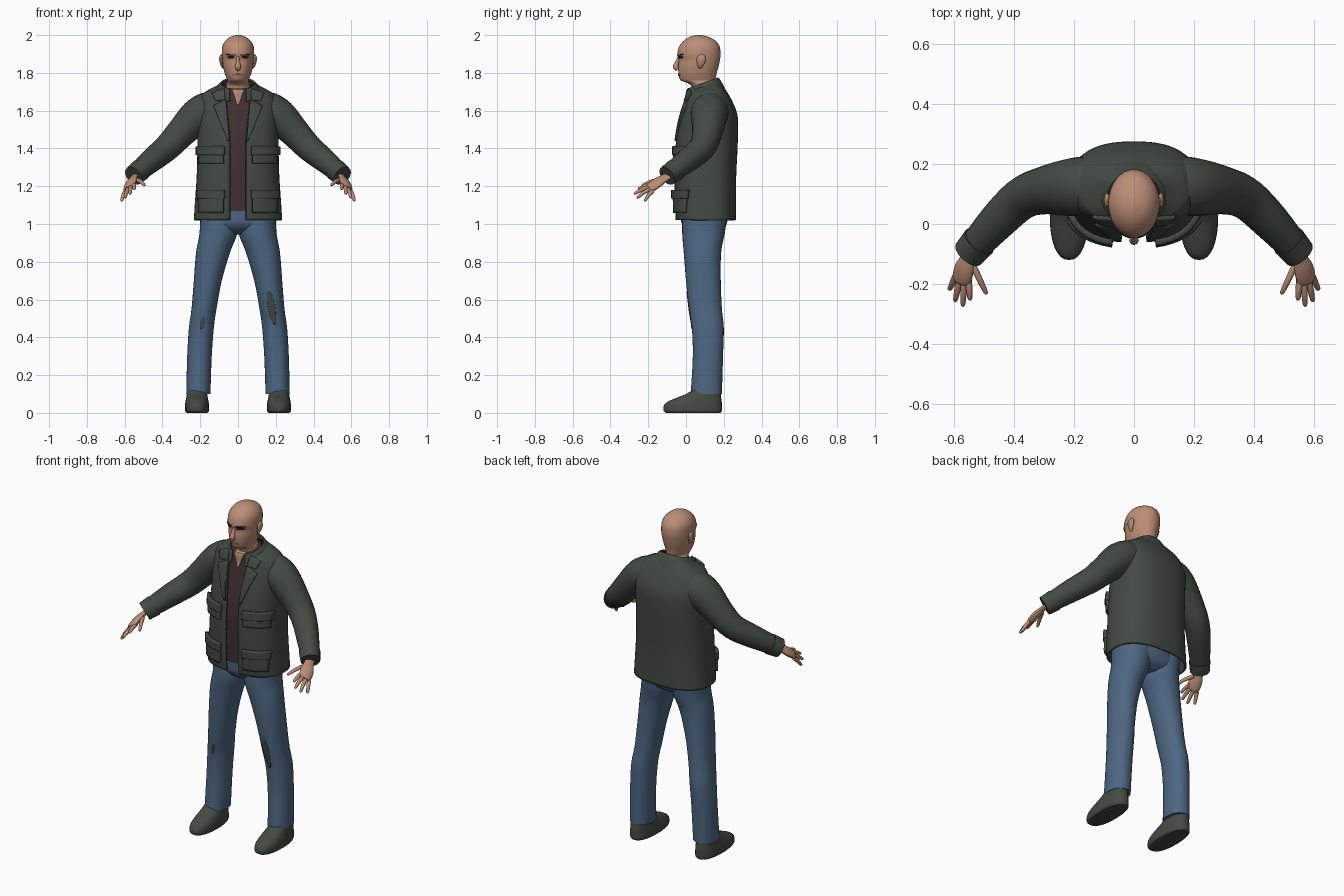
import bpy, bmesh, math
from mathutils import Vector
from mathutils.bvhtree import BVHTree

if "Cube" in bpy.data.objects:
    bpy.data.objects.remove(bpy.data.objects["Cube"])


def mat(name, r, g, b):
    m = bpy.data.materials.new(name)
    m.diffuse_color = (r, g, b, 1)
    m.use_nodes = True
    m.node_tree.nodes["Principled BSDF"].inputs["Base Color"].default_value = m.diffuse_color
    return m


SKIN = mat("skin", 0.50, 0.27, 0.18)
LIP = mat("lip", 0.33, 0.15, 0.11)
CLOTH = mat("dark_green_cloth", 0.055, 0.068, 0.055)
SHIRT = mat("brown_shirt", 0.055, 0.03, 0.031)
DENIM = mat("blue_denim", 0.075, 0.135, 0.225)
SHOE = mat("shoe_leather", 0.06, 0.068, 0.055)
DARK = mat("eye_dark", 0.015, 0.012, 0.012)


def add(name, verts, faces, material, fix=False):
    me = bpy.data.meshes.new(name)
    me.from_pydata([tuple(v) for v in verts], [], faces)
    if fix:
        bm = bmesh.new()
        bm.from_mesh(me)
        bmesh.ops.recalc_face_normals(bm, faces=bm.faces)
        bm.to_mesh(me)
        bm.free()
    me.materials.append(material)
    ob = bpy.data.objects.new(name, me)
    bpy.context.collection.objects.link(ob)
    return ob


def smooth_rows(rows, sub):
    """Catmull-Rom interpolation between rows of numbers."""
    out, n = [], len(rows)
    for i in range(n - 1):
        a, b, c, d = rows[max(i - 1, 0)], rows[i], rows[i + 1], rows[min(i + 2, n - 1)]
        for k in range(sub):
            t = k / sub
            out.append([0.5 * (2 * q + (r - p) * t + (2 * p - 5 * q + 4 * r - s) * t * t
                               + (3 * q - p - 3 * r + s) * t ** 3)
                        for p, q, r, s in zip(a, b, c, d)])
    return out + [list(rows[-1])]


def skin_rings(rings, closed=True, caps=True):
    seg = len(rings[0])
    verts = [v for r in rings for v in r]
    faces = []
    for j in range(len(rings) - 1):
        for i in range(seg if closed else seg - 1):
            k = (i + 1) % seg
            faces.append((j * seg + i, j * seg + k, (j + 1) * seg + k, (j + 1) * seg + i))
    if caps:
        faces.append(tuple(range(seg - 1, -1, -1)))
        faces.append(tuple(range(len(verts) - seg, len(verts))))
    return verts, faces


def loft(name, rows, material, p=2.0, seg=32, sub=4, gap=None, thick=0):
    """Stacked superellipses: z, centre x, half width, front y, back y, tilt."""
    rings = []
    for z, cx, rx, yf, yb, tilt in smooth_rows(rows, sub):
        t0 = math.asin((gap(z) / rx) ** (p / 2)) if gap else 0
        ring = []
        for i in range(seg):
            t = t0 + (2 * math.pi - 2 * t0) * i / (seg - 1 if gap else seg)
            s, c = math.sin(t), math.cos(t)
            x = cx + rx * math.copysign(abs(s) ** (2 / p), s)
            y = (yf + yb) / 2 - (yb - yf) / 2 * math.copysign(abs(c) ** (2 / p), c)
            ring.append((x, y, z + tilt * (y - yb)))
        rings.append(ring)
    ob = add(name, *skin_rings(rings, not gap, not gap), material)
    if thick:
        m = ob.modifiers.new("thickness", 'SOLIDIFY')
        m.thickness, m.offset = thick, -1
    return ob


def tube(name, rows, material, side=(0, 1, 0), flat=1.0, seg=16, sub=3):
    """Round tube through x, y, z, radius rows."""
    rows = smooth_rows(rows, sub)
    pts = [Vector(r[:3]) for r in rows]
    rings = []
    for i, c in enumerate(pts):
        d = (pts[min(i + 1, len(pts) - 1)] - pts[max(i - 1, 0)]).normalized()
        a = Vector(side)
        a = (a - d * a.dot(d)).normalized()
        b = d.cross(a)
        r = rows[i][3]
        rings.append([c + a * r * math.cos(t) + b * r * flat * math.sin(t)
                      for t in (2 * math.pi * k / seg for k in range(seg))])
    return add(name, *skin_rings(rings), material, True)


def drape(name, target, corners, material, t, n=10, disc=False):
    """Cloth plate lying on the front of a target; corners are x, z going round."""
    me = target.data
    tree = BVHTree.FromPolygons([v.co for v in me.vertices],
                                [tuple(f.vertices) for f in me.polygons])
    q = [Vector(c) for c in corners]
    verts, faces = [], []
    for j in range(n + 1):
        for i in range(n + 1):
            u, v = i / n, j / n
            if disc:
                a, b = 2 * u - 1, 2 * v - 1
                u = 0.5 + 0.5 * a * math.sqrt(1 - b * b / 2)
                v = 0.5 + 0.5 * b * math.sqrt(1 - a * a / 2)
            w = (q[0] * (1 - u) + q[1] * u) * (1 - v) + (q[3] * (1 - u) + q[2] * u) * v
            hit, no, _, _ = tree.ray_cast(Vector((w.x, -1, w.y)), Vector((0, 1, 0)))
            if hit is None:
                hit, no, _, _ = tree.find_nearest(Vector((w.x, -0.05, w.y)))
            verts.append(hit + no * t)
    for j in range(n):
        for i in range(n):
            k = j * (n + 1) + i
            faces.append((k, k + 1, k + n + 2, k + n + 1))
    ob = add(name, verts, faces, material)
    if sum(f.normal.y for f in ob.data.polygons) > 0:
        ob.data.flip_normals()
    m = ob.modifiers.new("thickness", 'SOLIDIFY')
    m.thickness, m.offset = t + 0.004, -1
    return ob


def box(x0, x1, z0, z1, s=1):
    return [(s * x0, z0), (s * x1, z0), (s * x1, z1), (s * x0, z1)]


# Head and neck
head = loft("head", [
    (1.62, 0, .065, .03, .14, 0), (1.72, 0, .063, .03, .15, 0), (1.745, 0, .06, .01, .153, 0),
    (1.758, 0, .056, -.025, .155, 0), (1.775, 0, .062, -.036, .158, 0), (1.80, 0, .071, -.04, .163, 0),
    (1.835, 0, .079, -.042, .173, 0), (1.87, 0, .083, -.039, .18, 0), (1.90, 0, .086, -.046, .183, 0),
    (1.94, 0, .083, -.036, .178, 0), (1.97, 0, .067, -.012, .157, 0), (1.99, 0, .042, .018, .12, 0),
    (2.0, 0, .012, .05, .085, 0)], SKIN)
tube("nose", [(0, -.034, 1.89, .008), (0, -.047, 1.855, .011), (0, -.054, 1.832, .016),
              (0, -.044, 1.818, .011)], SKIN, side=(1, 0, 0))
drape("mouth", head, box(-.027, .027, 1.784, 1.796), LIP, .003, disc=True)

# Shirt with open neck
shirt = loft("shirt", [
    (1.07, 0, .19, -.035, .24, 0), (1.25, 0, .19, -.04, .25, 0), (1.42, 0, .19, -.035, .25, 0),
    (1.58, 0, .19, -.008, .245, 0), (1.66, 0, .15, .008, .2, 0), (1.72, 0, .09, .01, .165, .12),
    (1.74, 0, .075, .015, .158, .2)], SHIRT, p=2.4)
drape("open_neck", shirt, [(-.003, 1.63), (.003, 1.63), (.035, 1.73), (-.035, 1.73)], SKIN, .004)


# Jacket body, open down the front
def opening(z):
    return .042 + max(0, min(1, (z - 1.45) / .25)) * .025


jacket = loft("jacket_body", [
    (1.02, 0, .234, -.055, .266, 0), (1.1, 0, .229, -.06, .265, 0), (1.25, 0, .219, -.062, .266, 0),
    (1.4, 0, .215, -.057, .273, 0), (1.5, 0, .214, -.045, .276, 0), (1.58, 0, .216, -.027, .272, 0),
    (1.65, 0, .208, -.005, .245, 0), (1.70, 0, .18, .006, .217, .05), (1.735, 0, .135, .008, .192, .2),
    (1.76, 0, .095, .008, .172, .33)], CLOTH, p=2.5, seg=56, gap=opening, thick=.012)
loft("jacket_collar", [(1.705, 0, .135, -.012, .212, .25), (1.735, 0, .122, -.01, .198, .32),
                       (1.768, 0, .102, -.005, .178, .36), (1.776, 0, .09, .002, .17, .36)],
     CLOTH, p=2.2, seg=48, gap=lambda z: .045, thick=.01)

# Trousers
loft("hips", [(.945, 0, .08, .04, .16, 0), (.97, 0, .15, -.0, .2, 0), (1.0, 0, .19, -.022, .215, 0),
              (1.04, 0, .2, -.027, .222, 0), (1.14, 0, .19, -.03, .225, 0)], DENIM, p=2.3)

for s, tag in ((-1, "right"), (1, "left")):
    # Face details
    drape(tag + "_eye", head, box(.018, .056, 1.877, 1.889, s), DARK, .003, disc=True)
    drape(tag + "_brow", head, [(s * .014, 1.892), (s * .06, 1.894), (s * .06, 1.899), (s * .014, 1.898)],
          DARK, .004)
    tube(tag + "_ear", [(s * .078, .072, 1.825, .006), (s * .086, .075, 1.84, .016),
                        (s * .09, .08, 1.868, .024), (s * .09, .082, 1.886, .02),
                        (s * .086, .08, 1.898, .006)], SKIN, flat=.4)
    # Lapels and pockets
    drape(tag + "_lapel", jacket, [(s * .044, 1.44), (s * .054, 1.44), (s * .128, 1.625), (s * .064, 1.66)],
          CLOTH, .009)
    drape(tag + "_collar_fall", jacket, [(s * .067, 1.655), (s * .118, 1.65), (s * .135, 1.69), (s * .07, 1.71)],
          CLOTH, .011)
    for part, z0, z1 in (("chest", 1.32, 1.41), ("hip", 1.06, 1.18)):
        drape(tag + "_" + part + "_pocket", jacket, box(.075, .2, z0, z1 - .01, s), CLOTH, .014)
        drape(tag + "_" + part + "_flap", jacket, box(.07, .205, z1 - .045, z1, s), CLOTH, .021)
    # Sleeve and cuff
    tube(tag + "_sleeve", [
        (s * .10, .13, 1.615, .085), (s * .16, .127, 1.60, .098), (s * .22, .122, 1.565, .095),
        (s * .30, .112, 1.485, .08), (s * .375, .085, 1.405, .071), (s * .46, .005, 1.335, .063),
        (s * .545, -.09, 1.262, .05)], CLOTH, seg=24, sub=4)
    tube(tag + "_cuff", [(s * .517, -.058, 1.286, .059), (s * .553, -.1, 1.255, .054)], CLOTH, seg=24, sub=1)
    # Hand
    across = (s * .05, .015, -.035)
    tube(tag + "_palm", [(s * .54, -.08, 1.262, .026), (s * .556, -.12, 1.24, .029),
                         (s * .567, -.15, 1.22, .037), (s * .576, -.185, 1.195, .036),
                         (s * .578, -.196, 1.188, .026)], SKIN, side=across, flat=.5)
    for f, k, tip in (("index", (.553, -.182, 1.208), (.548, -.255, 1.185)),
                      ("middle", (.568, -.187, 1.198), (.572, -.276, 1.16)),
                      ("ring", (.583, -.185, 1.186), (.598, -.26, 1.138)),
                      ("little", (.597, -.176, 1.174), (.617, -.22, 1.122)),
                      ("thumb", (.54, -.135, 1.235), (.492, -.235, 1.205))):
        a, b = Vector((s * k[0], k[1], k[2])), Vector((s * tip[0], tip[1], tip[2]))
        m = a.lerp(b, .5) + Vector((0, 0, .005))
        e = a.lerp(b, .9)
        tube(tag + "_" + f + "_finger", [(*a, .0115), (*m, .0105), (*e, .008), (*b, .003)],
             SKIN, side=across, seg=10)
    # Trouser leg with worn knee patch
    leg = loft(tag + "_trouser_leg", [(z, s * cx, rx, yf, yb, 0) for z, cx, rx, yf, yb in (
        (.10, .21, .064, .025, .19), (.3, .204, .065, .036, .196), (.45, .194, .066, .031, .2),
        (.55, .18, .066, .016, .19), (.7, .16, .074, .0, .184), (.85, .132, .09, -.012, .186),
        (.95, .104, .1, -.02, .205), (1.05, .1, .1, -.02, .22))], DENIM, p=2.1)
    if s > 0:
        corners = [(.18, .46), (.208, .47), (.185, .645), (.142, .635)]
    else:
        corners = [(-.205, .445), (-.182, .445), (-.175, .505), (-.192, .505)]
    drape(tag + "_knee_patch", leg, corners, CLOTH, .003, disc=True)
    # Shoe
    loft(tag + "_shoe", [(z, s * .217, rx, yf, yb, 0) for z, rx, yf, yb in (
        (0, .056, -.105, .182), (.012, .064, -.119, .19), (.04, .064, -.117, .19), (.06, .061, -.095, .189),
        (.08, .057, -.05, .186), (.1, .054, .0, .184), (.125, .05, .04, .18))], SHOE, p=2.3)

# Smooth shading with sharp edges kept
for ob in bpy.context.scene.objects:
    ob.select_set(True)
    bpy.context.view_layer.objects.active = ob
bpy.ops.object.shade_smooth_by_angle(angle=math.radians(40))
